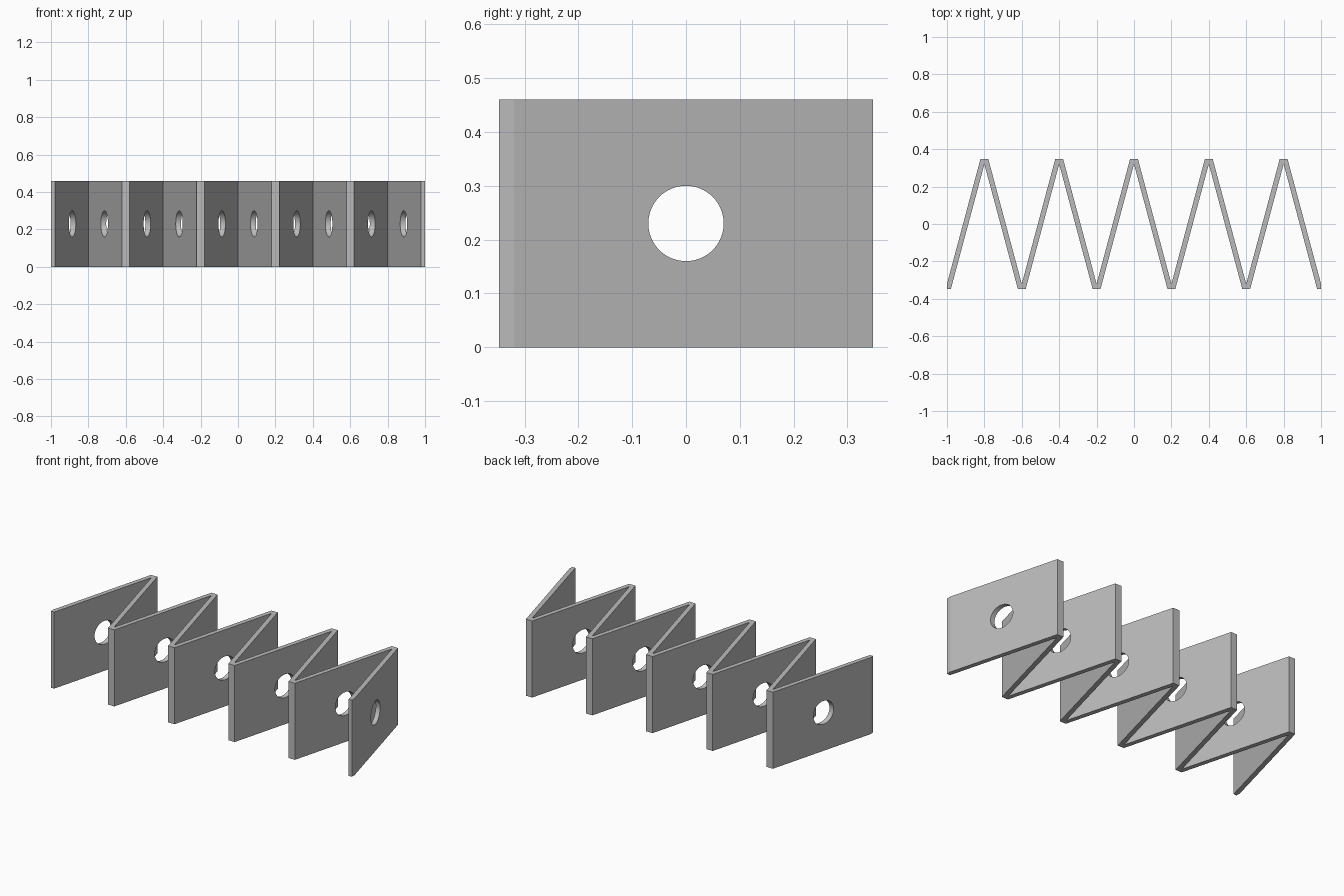
import bpy
import bmesh
from math import pi

default = bpy.data.objects.get("Cube")
if default:
    bpy.data.objects.remove(default, do_unlink=True)

PEAKS = 5
PITCH = 0.4
HALF_DEPTH = 0.3475   # outer flat of each fold
INNER = 0.32          # inner corner of each fold
FLAT = 0.021          # half width of the outer flat
HEIGHT = 0.46
HOLE_RADIUS = 0.07

grey = bpy.data.materials.new("plain grey")
grey.use_nodes = True
colour = (0.5, 0.5, 0.5, 1)
grey.diffuse_color = colour
grey.node_tree.nodes["Principled BSDF"].inputs["Base Color"].default_value = colour

# Zigzag outline: back edge left to right, front edge right to left
back, front = [(-1, -INNER)], [(-1, -HALF_DEPTH)]
for i in range(PEAKS):
    valley = -1 + i * PITCH
    peak = valley + PITCH / 2
    end = valley + PITCH
    back += [(peak - FLAT, HALF_DEPTH), (peak + FLAT, HALF_DEPTH), (end, -INNER)]
    front += [(valley + FLAT, -HALF_DEPTH), (peak, INNER), (end - FLAT, -HALF_DEPTH)]
front.append((1, -HALF_DEPTH))

# Folded strip: outline extruded upward
bm = bmesh.new()
base = bm.faces.new([bm.verts.new((x, y, 0)) for x, y in back + front[::-1]])
top = bmesh.ops.extrude_face_region(bm, geom=[base])["geom"]
bmesh.ops.translate(bm, vec=(0, 0, HEIGHT),
                    verts=[v for v in top if isinstance(v, bmesh.types.BMVert)])
bmesh.ops.recalc_face_normals(bm, faces=bm.faces)
mesh = bpy.data.meshes.new("folded_strip")
bm.to_mesh(mesh)
bm.free()
mesh.materials.append(grey)
strip = bpy.data.objects.new("folded_strip", mesh)
bpy.context.collection.objects.link(strip)

# Round hole drilled along x through every panel
bpy.ops.mesh.primitive_cylinder_add(vertices=64, radius=HOLE_RADIUS, depth=3,
                                    location=(0, 0, HEIGHT / 2), rotation=(0, pi / 2, 0))
drill = bpy.context.object
drill.name = "hole_cutter"
drill.hide_render = True
drill.data.materials.append(grey)

cut = strip.modifiers.new("hole", "BOOLEAN")
cut.operation = "DIFFERENCE"
cut.solver = "EXACT"
cut.object = drill

bpy.ops.object.select_all(action="DESELECT")
strip.select_set(True)
bpy.context.view_layer.objects.active = strip
bpy.ops.object.modifier_apply(modifier=cut.name)
bpy.data.objects.remove(drill, do_unlink=True)
bpy.ops.object.shade_smooth_by_angle(angle=pi / 18)
